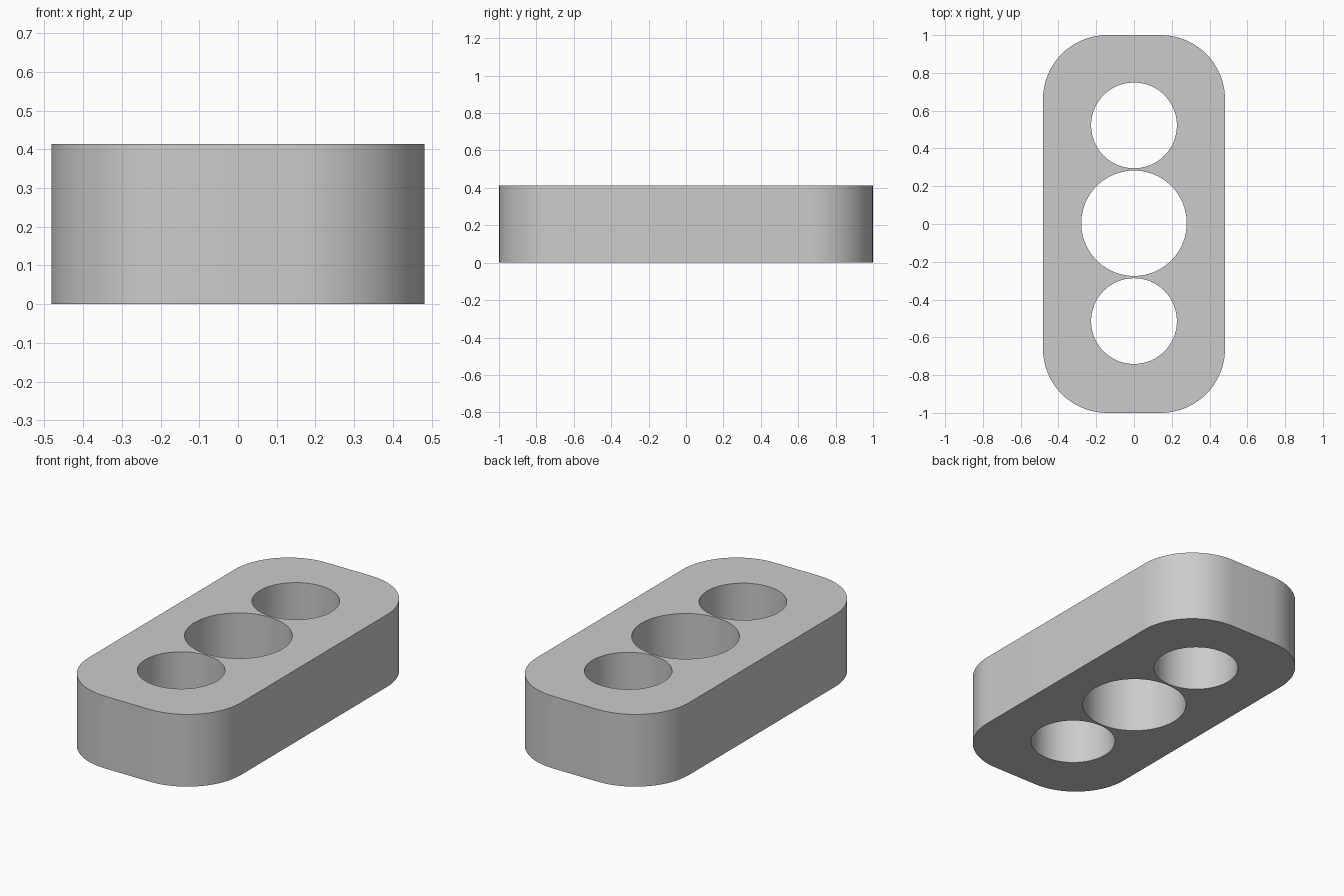
import bpy
import bmesh
from math import cos, sin, pi, radians

HALF_W, HALF_L, HEIGHT = 0.482, 1.0, 0.413
CORNER = 0.34
HOLES = [(0.522, 0.227), (0.004, 0.279), (-0.514, 0.227)]  # centre y, radius

cube = bpy.data.objects.get("Cube")
if cube:
    bpy.data.objects.remove(cube, do_unlink=True)


def arc(cx, cy, r, start, sweep, steps):
    return [(cx + r * cos(start + sweep * i / steps),
             cy + r * sin(start + sweep * i / steps)) for i in range(steps + 1)]


def add_loop(bm, points):
    verts = [bm.verts.new((x, y, 0)) for x, y in points]
    return [bm.edges.new((v, verts[i - 1])) for i, v in enumerate(verts)]


# Rounded rectangular outline, one arc per corner
outline = []
for i, (sx, sy) in enumerate([(1, 1), (-1, 1), (-1, -1), (1, -1)]):
    outline += arc(sx * (HALF_W - CORNER), sy * (HALF_L - CORNER),
                   CORNER, i * pi / 2, pi / 2, 20)

bm = bmesh.new()
edges = add_loop(bm, outline)

# Three round through holes
for y, radius in HOLES:
    edges += add_loop(bm, arc(0, y, radius, 0, 2 * pi, 80)[:-1])

# Fill the outline around the holes, then raise it to a solid plate
bmesh.ops.triangle_fill(bm, use_beauty=True, use_dissolve=False, edges=edges)
result = bmesh.ops.extrude_face_region(bm, geom=bm.faces[:], use_keep_orig=True)
top = [g for g in result["geom"] if isinstance(g, bmesh.types.BMVert)]
bmesh.ops.translate(bm, verts=top, vec=(0, 0, HEIGHT))
bmesh.ops.recalc_face_normals(bm, faces=bm.faces[:])

mesh = bpy.data.meshes.new("link_plate")
bm.to_mesh(mesh)
bm.free()
plate = bpy.data.objects.new("link_plate", mesh)
bpy.context.collection.objects.link(plate)

# Plain grey material
grey = bpy.data.materials.new("plain_grey")
grey.use_nodes = True
colour = (0.6, 0.6, 0.6, 1)
grey.diffuse_color = colour
grey.node_tree.nodes["Principled BSDF"].inputs["Base Color"].default_value = colour
mesh.materials.append(grey)

# Smooth walls with crisp rims
bpy.ops.object.select_all(action="DESELECT")
plate.select_set(True)
bpy.context.view_layer.objects.active = plate
bpy.ops.object.shade_smooth_by_angle(angle=radians(30))
